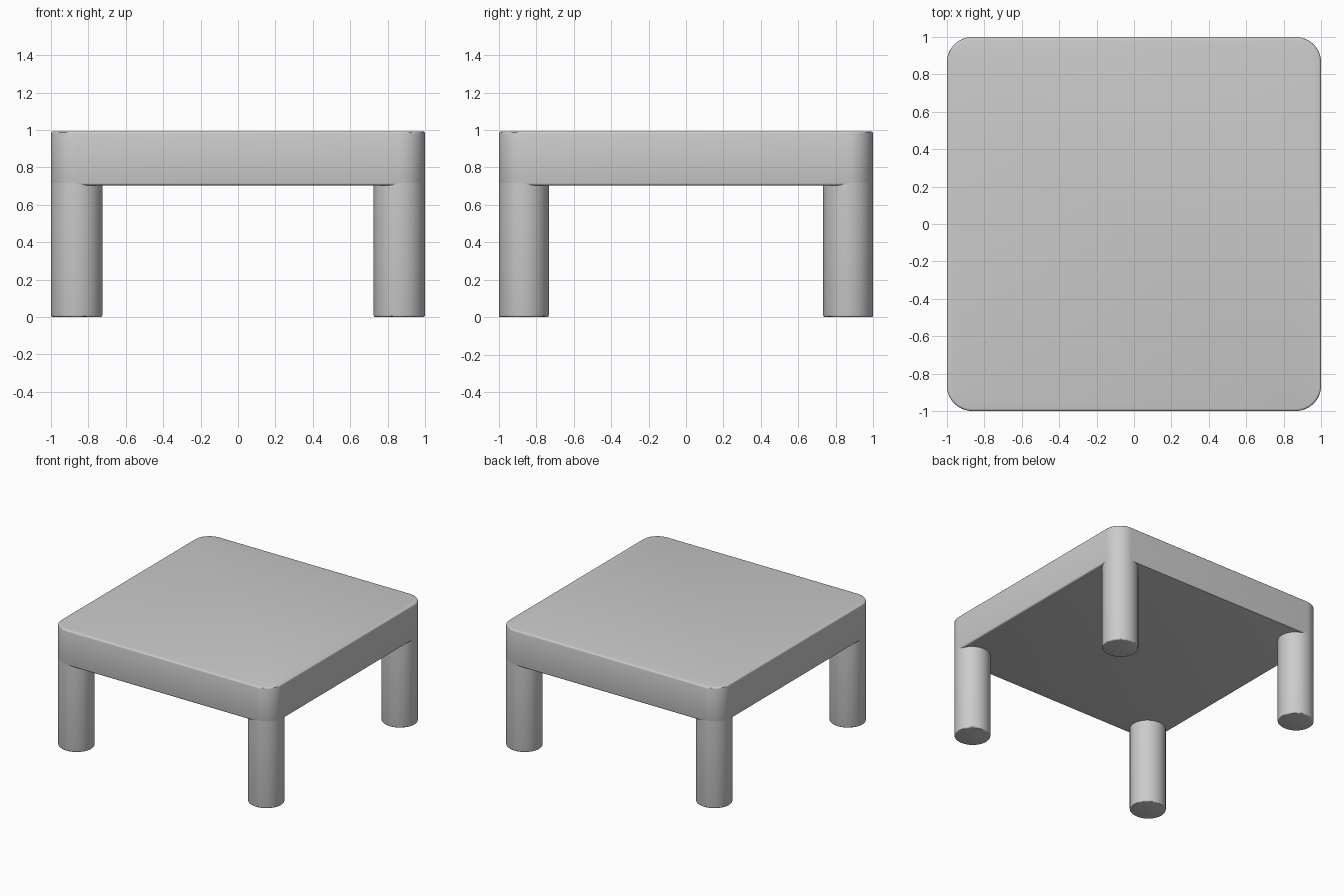
import bpy, bmesh
from math import cos, sin, pi

if "Cube" in bpy.data.objects:
    bpy.data.objects.remove(bpy.data.objects["Cube"])

RX, RY = 0.1375, 0.1335   # leg radii, also the corner radii of the top
QUARTER = 12              # segments per quarter turn
CORNERS = [(1, 1), (-1, 1), (-1, -1), (1, -1)]


def prism(name, outline, z0, z1, bevels):
    """Extrude an outline; bevels maps 'top'/'bottom' to a rounding width."""
    bm = bmesh.new()
    base = bm.faces.new([bm.verts.new((x, y, z0)) for x, y in outline])
    top = bmesh.ops.extrude_face_region(bm, geom=[base], use_keep_orig=True)["geom"]
    bmesh.ops.translate(bm, vec=(0, 0, z1 - z0),
                        verts=[v for v in top if isinstance(v, bmesh.types.BMVert)])
    bmesh.ops.recalc_face_normals(bm, faces=bm.faces)
    for z, width in ((z0, bevels.get("bottom")), (z1, bevels.get("top"))):
        if width:
            rim = [e for e in bm.edges if all(abs(v.co.z - z) < 1e-5 for v in e.verts)]
            bmesh.ops.bevel(bm, geom=rim, offset=width, segments=3,
                            profile=0.5, affect='EDGES')
    mesh = bpy.data.meshes.new(name)
    bm.to_mesh(mesh)
    bm.free()
    obj = bpy.data.objects.new(name, mesh)
    bpy.context.collection.objects.link(obj)
    bpy.ops.object.select_all(action='DESELECT')
    obj.select_set(True)
    bpy.context.view_layer.objects.active = obj
    bpy.ops.object.shade_smooth_by_angle()
    return obj


def arc(cx, cy, start, quarters):
    n = QUARTER * quarters
    return [(cx + RX * cos(start + i * pi / 2 / QUARTER),
             cy + RY * sin(start + i * pi / 2 / QUARTER)) for i in range(n + 1)]


# Thick table top with rounded corners
outline = []
for i, (sx, sy) in enumerate(CORNERS):
    outline += arc(sx * (1 - RX), sy * (1 - RY), i * pi / 2, 1)
prism("table_top", outline, 0.708, 0.997, {"top": 0.012, "bottom": 0.012})

# Round legs, flush with the corners of the top
names = ["back_right_leg", "back_left_leg", "front_left_leg", "front_right_leg"]
for name, (sx, sy) in zip(names, CORNERS):
    circle = arc(sx * (1 - RX), sy * (1 - RY), 0, 4)[:-1]
    prism(name, circle, 0.004, 0.722, {"bottom": 0.01})

# Set the feet on the floor
for obj in bpy.context.collection.objects:
    obj.location.z -= 0.004
